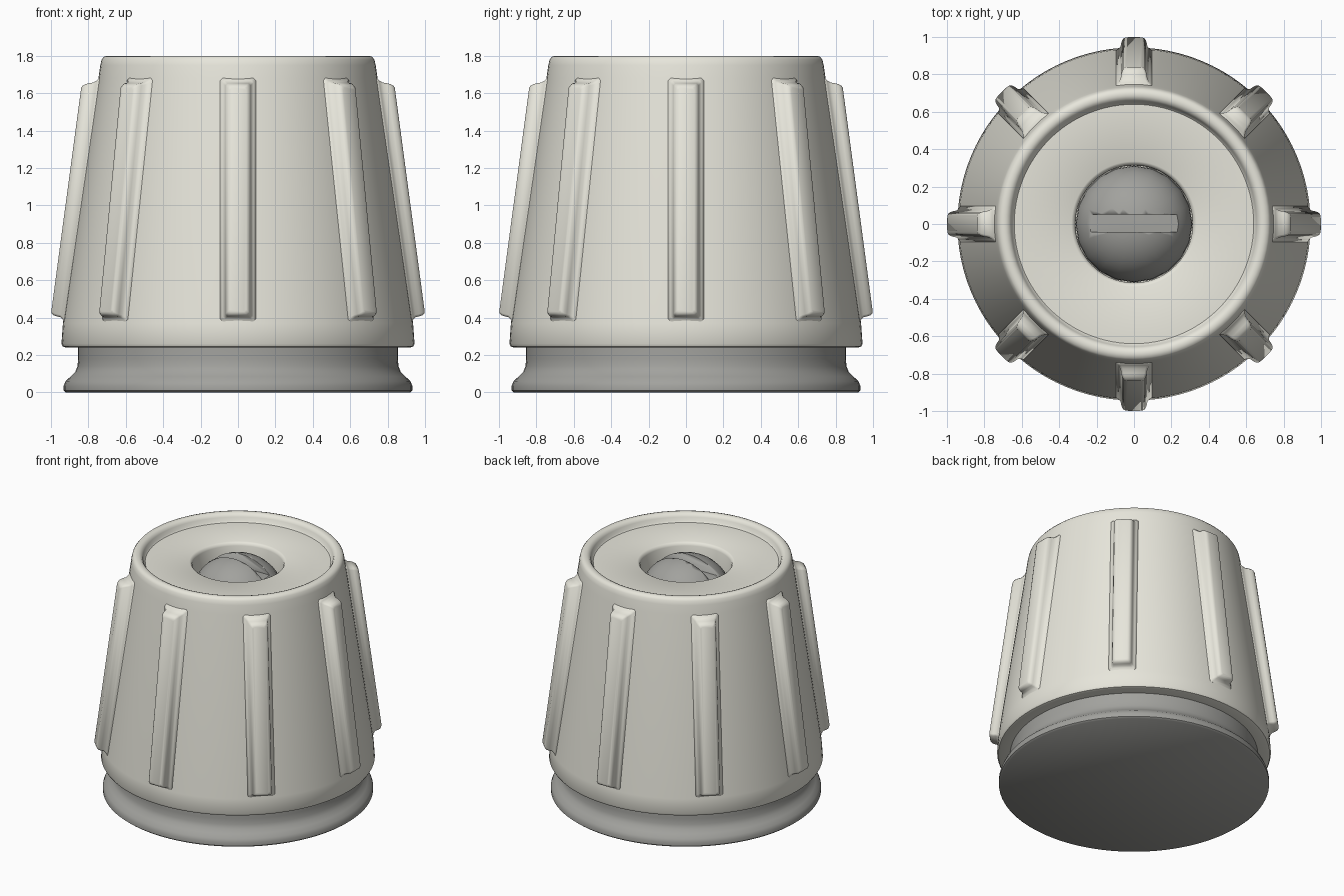
import bpy, bmesh, math
from mathutils import Matrix

if "Cube" in bpy.data.objects:
    bpy.data.objects.remove(bpy.data.objects["Cube"])


def material(name, rgb):
    m = bpy.data.materials.new(name)
    m.diffuse_color = (*rgb, 1)
    m.use_nodes = True
    m.node_tree.nodes["Principled BSDF"].inputs["Base Color"].default_value = m.diffuse_color
    return m


ivory = material("ivory_plastic", (0.80, 0.79, 0.71))
grey = material("grey_metal", (0.36, 0.36, 0.34))


def finish(bm, name, mat, angle=40):
    bmesh.ops.recalc_face_normals(bm, faces=bm.faces)
    me = bpy.data.meshes.new(name)
    bm.to_mesh(me)
    bm.free()
    ob = bpy.data.objects.new(name, me)
    bpy.context.collection.objects.link(ob)
    me.materials.append(mat)
    bpy.ops.object.select_all(action='DESELECT')
    ob.select_set(True)
    bpy.context.view_layer.objects.active = ob
    bpy.ops.object.shade_smooth_by_angle(angle=math.radians(angle))
    return ob


def loft(bm, rings, cap_start=False, cap_end=False):
    loops = [[bm.verts.new(p) for p in r] for r in rings]
    n = len(loops[0])
    for a, b in zip(loops, loops[1:]):
        for i in range(n):
            j = (i + 1) % n
            bm.faces.new((a[i], a[j], b[j], b[i]))
    if cap_start:
        bm.faces.new(loops[0])
    if cap_end:
        bm.faces.new(loops[-1])


def circle(r, z, n=96):
    return [(r * math.cos(2 * math.pi * i / n), r * math.sin(2 * math.pi * i / n), z)
            for i in range(n)]


def lathe(name, profile, mat, n=96):
    bm = bmesh.new()
    loft(bm, [circle(r, z, n) for r, z in profile], True, True)
    return finish(bm, name, mat)


# Flared base collar
lathe("base_collar", [(0.92, 0), (0.932, 0.01), (0.932, 0.035), (0.922, 0.06), (0.895, 0.085),
                      (0.87, 0.11), (0.858, 0.14), (0.855, 0.18), (0.855, 0.25)], grey)

# Tapered knob body with recessed face and centre hole
lathe("knob_body", [(0.845, 0.24), (0.92, 0.24), (0.936, 0.245), (0.944, 0.26), (0.936, 0.37),
                    (0.746, 1.68), (0.736, 1.75), (0.729, 1.78), (0.717, 1.795), (0.70, 1.80),
                    (0.685, 1.80), (0.668, 1.793), (0.656, 1.775), (0.65, 1.75), (0.64, 1.74),
                    (0.335, 1.74), (0.322, 1.733), (0.314, 1.715), (0.312, 1.48)], ivory)


# Grip ribs: rounded rectangles lofted outward from the taper
def body_r(z):
    return 0.936 - (z - 0.37) * 0.145


def rib_ring(h, inset):
    w, z0, z1, c = 0.07 - inset, 0.405 + inset, 1.655 - inset, 0.012
    outline = [(-w + c, z0), (w - c, z0), (w, z0 + c), (w, z1 - c),
               (w - c, z1), (-w + c, z1), (-w, z1 - c), (-w, z0 + c)]
    return [(body_r(z) + h * (1 + 0.16 * (z - 0.4)), y, z) for y, z in outline]


for k in range(8):
    bm = bmesh.new()
    levels = [(-0.03, -0.027), (-0.003, -0.025), (0.006, -0.012), (0.02, -0.002), (0.04, 0.002),
              (0.055, 0.007), (0.066, 0.015), (0.071, 0.026)]
    loft(bm, [rib_ring(h, i) for h, i in levels], True, True)
    bm.transform(Matrix.Rotation(k * math.pi / 4, 4, 'Z'))
    finish(bm, f"grip_rib_{k + 1}", ivory, 50)

# Domed screw head with a straight slot
screw = lathe("screw_head", [(0.312 * math.cos(a), 1.50 + 0.28 * math.sin(a))
                             for a in [i * math.pi / 2 / 10.1 for i in range(11)]], grey, 20)
bm = bmesh.new()
bmesh.ops.create_cube(bm, size=1, matrix=Matrix.Translation((0, 0.004, 1.80))
                      @ Matrix.Diagonal((0.8, 0.092, 0.24, 1)))
cutter = finish(bm, "slot_cutter", grey)
cutter.hide_render = True
bpy.context.view_layer.objects.active = screw
mod = screw.modifiers.new("slot", 'BOOLEAN')
mod.operation = 'DIFFERENCE'
mod.solver = 'EXACT'
mod.object = cutter
bpy.ops.object.modifier_apply(modifier="slot")
bpy.data.objects.remove(cutter)
